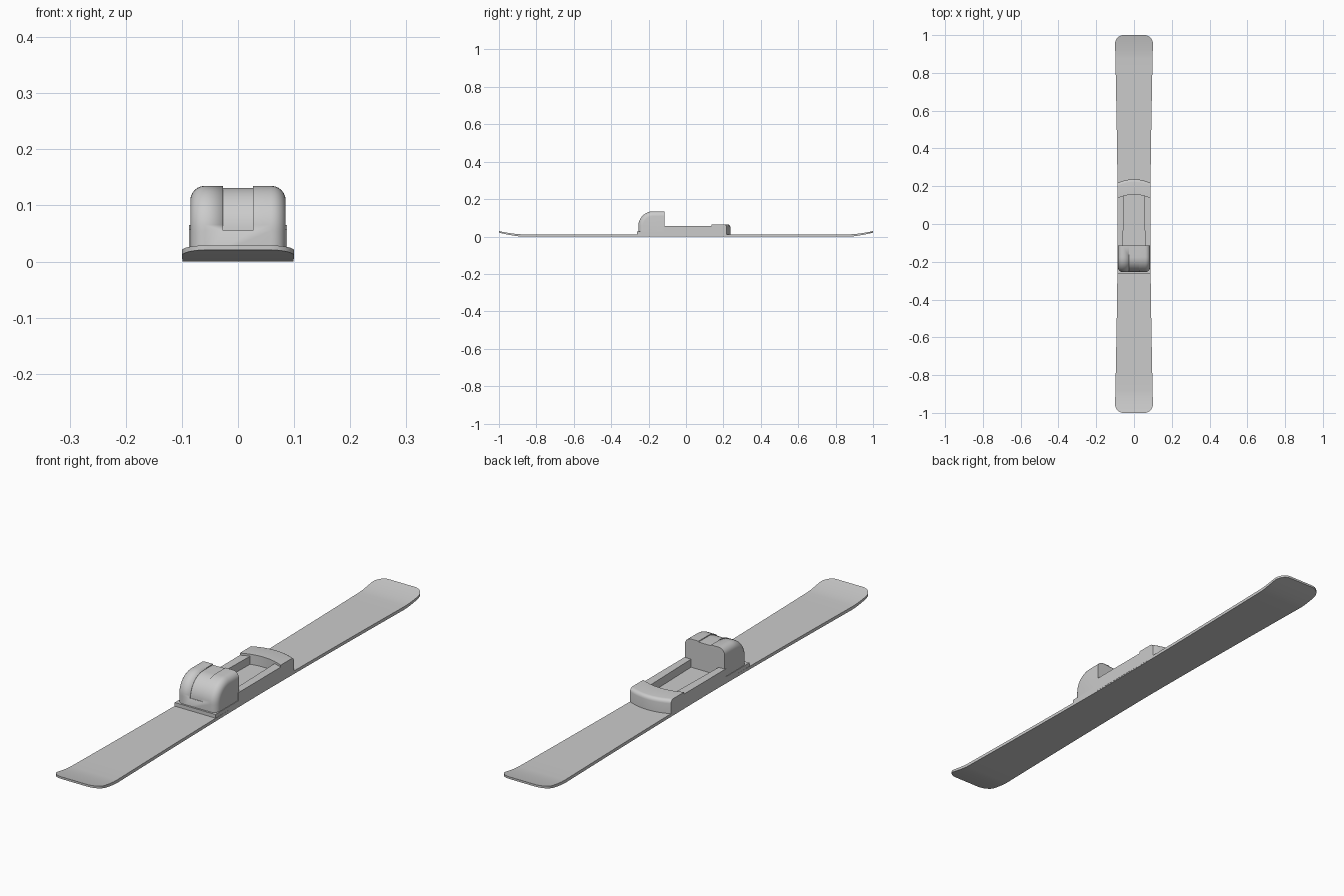
import bpy, bmesh, math

if "Cube" in bpy.data.objects:
    bpy.data.objects.remove(bpy.data.objects["Cube"])


def finish(name, bm, smooth=True):
    bmesh.ops.recalc_face_normals(bm, faces=bm.faces)
    me = bpy.data.meshes.new(name)
    bm.to_mesh(me)
    bm.free()
    ob = bpy.data.objects.new(name, me)
    bpy.context.collection.objects.link(ob)
    bpy.ops.object.select_all(action='DESELECT')
    ob.select_set(True)
    bpy.context.view_layer.objects.active = ob
    if smooth:
        bpy.ops.object.shade_smooth_by_angle(angle=math.radians(32))
    return ob


def prism(points, offset):
    """Extrude a closed polygon of 3D points along an offset vector."""
    bm = bmesh.new()
    face = bm.faces.new([bm.verts.new(p) for p in points])
    ext = bmesh.ops.extrude_face_region(bm, geom=[face])
    verts = [g for g in ext['geom'] if isinstance(g, bmesh.types.BMVert)]
    bmesh.ops.translate(bm, verts=verts, vec=offset)
    return bm


def arc(cy, cz, r, n=12):
    """Quarter circle in the YZ plane from -y up to +z."""
    return [(cy - r * math.cos(t), cz + r * math.sin(t))
            for t in (math.pi / 2 * i / n for i in range(n + 1))]


# Ski: sidecut plank with rounded corners and raised tips
def half_width(y):
    w = 0.086 + 0.014 * min(1, abs(y) / 0.95) ** 1.5
    d = 1 - abs(y)
    r = 0.045
    return w if d >= r else w - r + math.sqrt(max(0, r * r - (r - d) ** 2))


def rise(y):
    t = max(0, (abs(y) - 0.88) / 0.12)
    return 0.021 * t ** 1.4


pos = [i * 0.08 for i in range(12)] + [0.9, 0.92, 0.94]
pos += [0.955 + 0.045 * math.sin(math.pi / 2 * i / 8) for i in range(9)]
stations = [-y for y in reversed(pos[1:])] + pos
bm = bmesh.new()
rings = []
for y in stations:
    w, z = half_width(y), rise(y)
    th = 0.012 - 0.004 * max(0, (abs(y) - 0.88) / 0.12)
    rings.append([bm.verts.new(p) for p in
                  ((-w, y, z), (w, y, z), (w, y, z + th), (-w, y, z + th))])
for a, b in zip(rings, rings[1:]):
    for i in range(4):
        j = (i + 1) % 4
        bm.faces.new((a[i], a[j], b[j], b[i]))
bm.faces.new(rings[0])
bm.faces.new(rings[-1])
finish("ski", bm)

# Toe cup: domed side profile with softened side edges
W = 0.085
profile = [(-0.115, 0.005), (-0.255, 0.005)] + arc(-0.175, 0.055, 0.08) + [(-0.115, 0.135)]
bm = prism([(-W, y, z) for y, z in profile], (2 * W, 0, 0))
rim = []
for e in bm.edges:
    a, b = (v.co for v in e.verts)
    side = abs(a.x - b.x) < 1e-5
    back = a.y > -0.116 and b.y > -0.116
    bottom = a.z < 0.006 and b.z < 0.006
    if side and not back and not bottom:
        rim.append(e)
bmesh.ops.bevel(bm, geom=rim, offset=0.026, segments=6, profile=0.5, affect='EDGES')
toe = finish("toe_cup", bm)

# Shallow centre groove over the toe cup
cut_profile = arc(-0.175, 0.055, 0.0765) + [(-0.1, 0.1315), (-0.1, 0.2), (-0.3, 0.2), (-0.3, 0.055)]
cutter = finish("groove_cutter", prism([(-0.027, y, z) for y, z in cut_profile], (0.054, 0, 0)))
cutter.hide_render = True
mod = toe.modifiers.new("groove", 'BOOLEAN')
mod.object = cutter
mod.operation = 'DIFFERENCE'
mod.solver = 'EXACT'
bpy.context.view_layer.objects.active = toe
bpy.ops.object.modifier_apply(modifier="groove")
bpy.data.objects.remove(cutter, do_unlink=True)

# Base plate: lip in front of the toe and floor of the boot channel
plate = [(-0.087, -0.262), (0.087, -0.262), (0.087, 0.2), (-0.087, 0.2)]
finish("base_plate", prism([(x, y, 0.004) for x, y in plate], (0, 0, 0.022)))

# Side rails: slightly tapering inner wall, stepped top
for s, name in ((-1, "left_rail"), (1, "right_rail")):
    rail = [(0.087, -0.12), (0.087, 0.17), (0.052, 0.17), (0.059, -0.12)]
    finish(name, prism([(s * x, y, 0.004) for x, y in rail], (0, 0, 0.053)))

# Heel block: bowed front and back with a rounded rear top edge
H = 0.0875
xs = [-H + 2 * H * i / 14 for i in range(15)]


def bow(x):
    return 0.02 * (1 - (x / H) ** 2)


outline = [(x, 0.136 + bow(x)) for x in xs] + [(x, 0.217 + bow(x)) for x in reversed(xs)]
bm = prism([(x, y, 0.004) for x, y in outline], (0, 0, 0.061))
rear = [e for e in bm.edges
        if all(v.co.z > 0.06 and v.co.y > 0.21 for v in e.verts)]
bmesh.ops.bevel(bm, geom=rear, offset=0.014, segments=4, profile=0.5, affect='EDGES')
finish("heel_block", bm)
